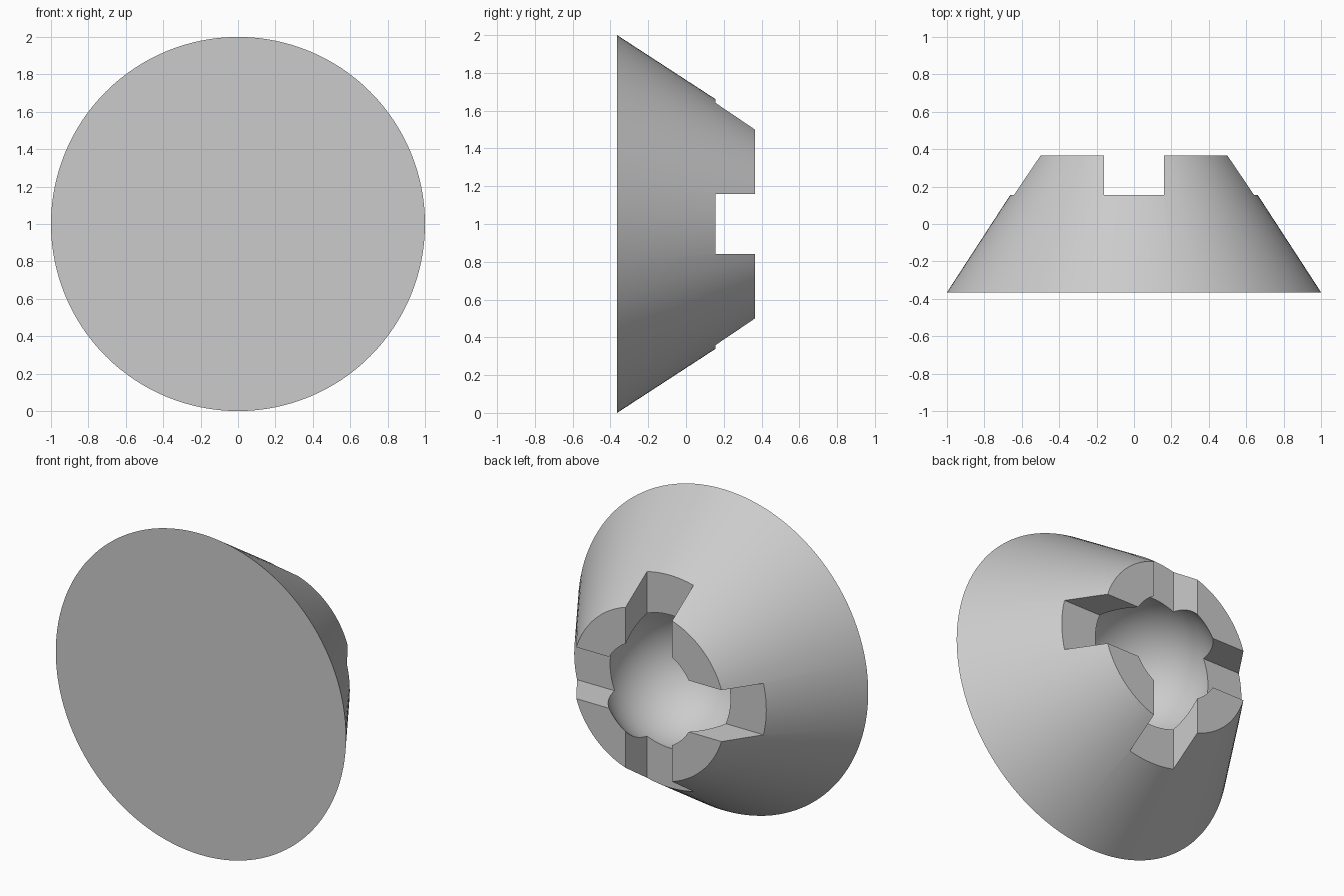
import bpy
import math

default_cube = bpy.data.objects.get("Cube")
if default_cube:
    bpy.data.objects.remove(default_cube, do_unlink=True)

HALF_DEPTH = 0.365    # half the length along y
SLOT_WIDTH = 0.32
SLOT_FLOOR = 0.155    # y of the slot floors
SOCKET_Y, SOCKET_RADIUS = 0.09, 0.42

grey = bpy.data.materials.new("light_grey")
grey.use_nodes = True
colour = (0.6, 0.6, 0.6, 1)
grey.diffuse_color = colour
grey.node_tree.nodes["Principled BSDF"].inputs["Base Color"].default_value = colour


def name_active(name):
    obj = bpy.context.object
    obj.name = name
    obj.data.materials.append(grey)
    return obj


# Cone body: wide disc at the front, narrow end at the back
bpy.ops.mesh.primitive_cone_add(
    vertices=128, radius1=1, radius2=0.525, depth=2 * HALF_DEPTH,
    location=(0, 0, 1), rotation=(-math.pi / 2, 0, 0))
body = name_active("slotted_cone")

# Cutters: crossed slots and a round socket
cutters = []
for name, size in (("slot_across", (3, 0.6, SLOT_WIDTH)),
                   ("slot_upright", (SLOT_WIDTH, 0.6, 3))):
    bpy.ops.mesh.primitive_cube_add(size=1, location=(0, SLOT_FLOOR + 0.3, 1))
    cutter = name_active(name)
    cutter.scale = size
    cutters.append(cutter)

bpy.ops.mesh.primitive_uv_sphere_add(
    segments=96, ring_count=48, radius=SOCKET_RADIUS,
    location=(0, SOCKET_Y, 1), rotation=(-math.pi / 2, 0, 0))
cutters.append(name_active("round_socket"))

# Cut the body, then drop the cutters
bpy.context.view_layer.update()
bpy.ops.object.select_all(action='DESELECT')
body.select_set(True)
bpy.context.view_layer.objects.active = body
for cutter in cutters:
    cutter.hide_render = True
    cut = body.modifiers.new(cutter.name, 'BOOLEAN')
    cut.operation = 'DIFFERENCE'
    cut.solver = 'EXACT'
    cut.object = cutter
    bpy.ops.object.modifier_apply(modifier=cut.name)
for cutter in cutters:
    bpy.data.objects.remove(cutter, do_unlink=True)

bpy.ops.object.shade_smooth_by_angle(angle=math.radians(30))
